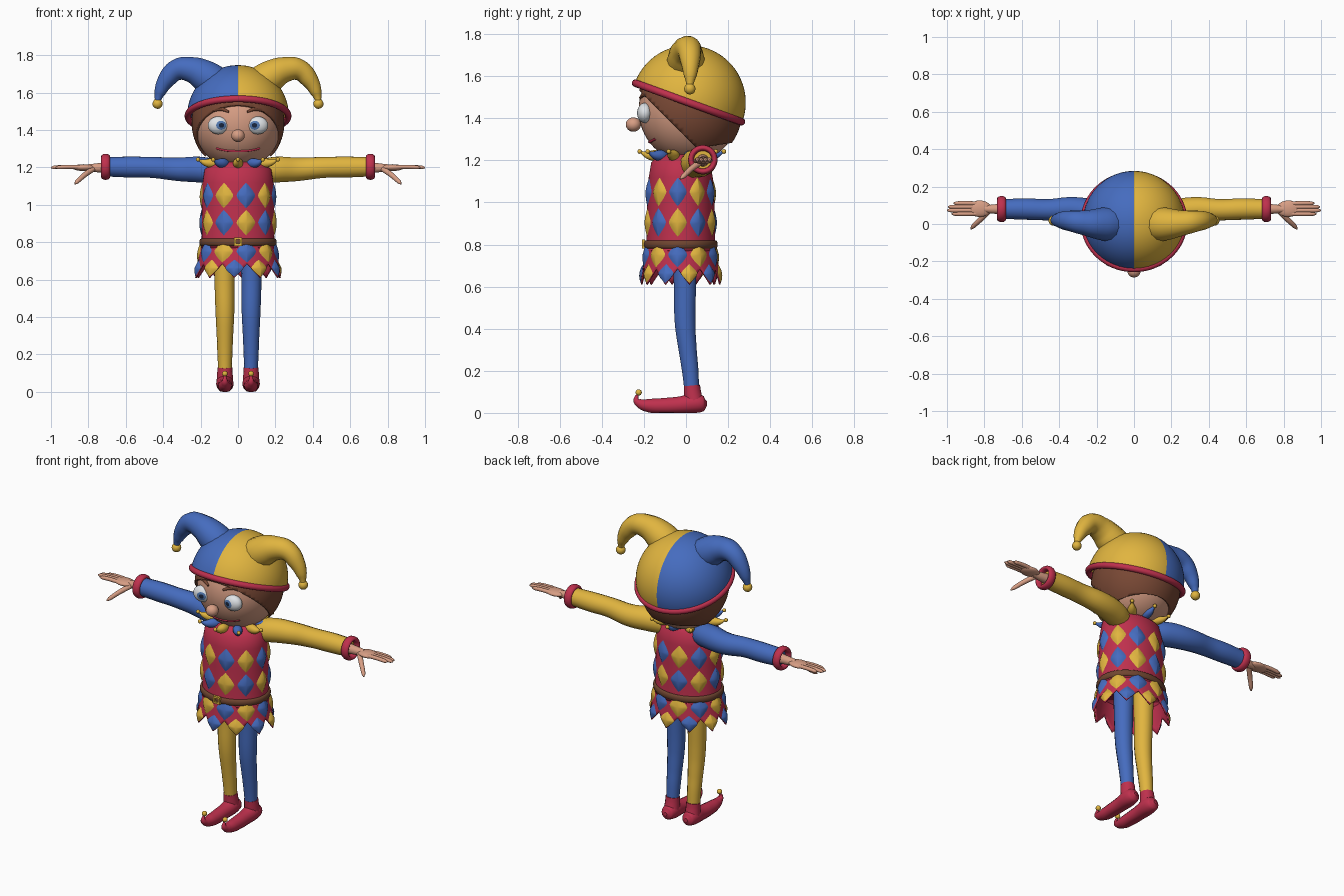
import bpy, bmesh
from math import sin, cos, pi, radians, sqrt, floor
from mathutils import Vector, Matrix

if "Cube" in bpy.data.objects:
    bpy.data.objects.remove(bpy.data.objects["Cube"])


def material(name, *rgb):
    m = bpy.data.materials.new(name)
    m.use_nodes = True
    m.diffuse_color = (*rgb, 1)
    m.node_tree.nodes["Principled BSDF"].inputs["Base Color"].default_value = (*rgb, 1)
    return m


SKIN = material("skin", 0.68, 0.34, 0.23)
BLUE = material("blue cloth", 0.06, 0.15, 0.52)
YELLOW = material("yellow cloth", 0.75, 0.46, 0.05)
RED = material("red cloth", 0.52, 0.03, 0.075)
HAIR = material("brown hair", 0.19, 0.065, 0.035)
LEATHER = material("belt leather", 0.16, 0.06, 0.03)
WHITE = material("eye white", 0.8, 0.83, 0.86)
IRIS = material("iris blue", 0.09, 0.2, 0.45)
PUPIL = material("pupil dark", 0.01, 0.02, 0.05)


def finish(name, bm, *mats, smooth=True):
    bmesh.ops.recalc_face_normals(bm, faces=bm.faces)
    for f in bm.faces:
        f.smooth = smooth
    me = bpy.data.meshes.new(name)
    bm.to_mesh(me)
    bm.free()
    for m in mats:
        me.materials.append(m)
    ob = bpy.data.objects.new(name, me)
    bpy.context.collection.objects.link(ob)
    return ob


def sphere(centre, radii, rot=Matrix(), segs=32, rings=24):
    bm = bmesh.new()
    bmesh.ops.create_uvsphere(bm, u_segments=segs, v_segments=rings, radius=1)
    bm.transform(Matrix.Translation(centre) @ Matrix.Diagonal((*radii, 1)) @ rot)
    return bm


def ball(name, centre, r, mat):
    return finish(name, sphere(centre, (r, r, r), segs=16, rings=10), mat)


def tube(name, pts, mat, squash=None):
    """Smooth tube through (x, y, z, radius) points."""
    cu = bpy.data.curves.new(name, "CURVE")
    cu.dimensions = "3D"
    cu.bevel_depth, cu.bevel_resolution = 1, 5
    cu.resolution_u, cu.use_fill_caps = 6, True
    sp = cu.splines.new("BEZIER")
    sp.radius_interpolation = "CARDINAL"
    sp.bezier_points.add(len(pts) - 1)
    for p, (x, y, z, r) in zip(sp.bezier_points, pts):
        p.co, p.radius = (x, y, z), r
        p.handle_left_type = p.handle_right_type = "AUTO"
    tmp = bpy.data.objects.new(name + "_path", cu)
    bpy.context.collection.objects.link(tmp)
    dg = bpy.context.evaluated_depsgraph_get()
    me = bpy.data.meshes.new_from_object(tmp.evaluated_get(dg))
    bm = bmesh.new()
    bm.from_mesh(me)
    bpy.data.objects.remove(tmp)
    bpy.data.meshes.remove(me)
    if squash:
        squash(bm)
    for f in bm.faces:
        f.material_index = 0
    return finish(name, bm, mat)


def loft(name, rows, mat, closed_rows=False, cap=False, smooth=True):
    """Skin rings of points; rings always close on themselves."""
    bm = bmesh.new()
    vs = [[bm.verts.new(p) for p in row] for row in rows]
    n = len(vs[0])
    for i in range(len(vs) - (0 if closed_rows else 1)):
        a, b = vs[i], vs[(i + 1) % len(vs)]
        for j in range(n):
            bm.faces.new((a[j], a[(j + 1) % n], b[(j + 1) % n], b[j]))
    if cap:
        bm.faces.new(vs[0])
        bm.faces.new(vs[-1])
    return finish(name, bm, mat, smooth=smooth)


# Tunic: elliptical profile as (height, half width, half depth)
PROFILE = [(.60, .237, .192), (.70, .213, .178), (.80, .194, .163), (1.0, .193, .16),
           (1.12, .189, .152), (1.19, .178, .14), (1.225, .13, .105), (1.24, .06, .05)]


def tunic(a, z, out=0.0):
    z = max(PROFILE[0][0], min(z, PROFILE[-1][0]))
    for (z0, x0, y0), (z1, x1, y1) in zip(PROFILE, PROFILE[1:]):
        if z <= z1:
            t = (z - z0) / (z1 - z0)
            return Vector(((x0 + (x1 - x0) * t + out) * cos(a),
                           -.025 + (y0 + (y1 - y0) * t + out) * sin(a), z))


COLS, SEGS, SHIFT = 10, 80, radians(-5)
angles = [SHIFT + 2 * pi * i / SEGS for i in range(SEGS)]
heights = [.77] + [p[0] for p in PROFILE[2:]]
loft("tunic_body", [[tunic(a, z) for a in angles] for z in heights], RED, cap=True)


# Skirt with a pointed hem, points halfway between the diamond columns
def hem(i):
    t = i / SEGS * COLS
    return .61 + .075 * abs(2 * (t - floor(t)) - 1)


rows = [[tunic(a, .8 + (hem(i) - .8) * k / 6) for i, a in enumerate(angles)] for k in range(7)]
skirt = loft("skirt", rows, RED)
skirt.modifiers.new("cloth", "SOLIDIFY").thickness = .008


# Padded diamonds in alternating colours
def diamonds(name, z, half_h, half_w, offset, parity):
    bm = bmesh.new()
    for c in range(COLS):
        a0 = SHIFT + 2 * pi * (c + offset) / COLS
        prev = None
        for k in range(5):
            s = 1 - k / 4
            ring = []
            for j in range(24):
                q = 2 * pi * j / 24
                v = sin(q) * abs(sin(q)) ** .3
                w = (1 - abs(v) ** 1.35) * (1 if cos(q) > 0 else -1)
                ring.append(bm.verts.new(tunic(a0 + half_w * w * s, z + half_h * v * s,
                                               .001 + .013 * (1 - s * s))))
            if prev:
                for j in range(24):
                    f = bm.faces.new((prev[j], prev[(j + 1) % 24], ring[(j + 1) % 24], ring[j]))
                    f.material_index = (c + parity) % 2
            prev = ring
    bmesh.ops.remove_doubles(bm, verts=bm.verts, dist=.0002)
    finish(name, bm, BLUE, YELLOW)


diamonds("upper_diamonds", 1.05, .068, .27, 0, 0)
diamonds("middle_diamonds", .905, .068, .27, 0, 1)
diamonds("skirt_diamonds", .752, .06, .27, 0, 0)
diamonds("hem_diamonds", .662, .045, .22, .5, 1)

# Belt and buckle
belt = [(cos(q), sin(q)) for q in [2 * pi * k / 12 for k in range(12)]]
loft("belt", [[tunic(a, .8, .002 + .011 * c) + Vector((0, 0, .02 * s)) for a in angles]
              for c, s in belt], LEATHER, closed_rows=True)
corners = [(-1, -1), (1, -1), (1, 1), (-1, 1)]
loft("buckle", [[(r * x, y, .803 + r * z) for x, z in corners]
                for r, y in ((.022, -.195), (.022, -.21), (.011, -.21), (.011, -.195))],
     YELLOW, closed_rows=True, smooth=False)

# Collar of radiating padded leaves with little bells
for i in range(10):
    a = 2 * pi * (i + .5) / 10
    d = lambda k, z, r: (.225 * k * cos(a), -.02 + .2 * k * sin(a), z, r)
    mat = (BLUE, YELLOW)[i % 2]
    tube(f"collar_leaf_{i}", [d(.4, 1.215, .02), d(.62, 1.222, .027), d(.82, 1.226, .018),
                              d(.98, 1.24, .005)], mat)
    ball(f"collar_bell_{i}", d(1, 1.242, 0)[:3], .011, YELLOW)

# Head, hair and face
HC, HR = Vector((0, .015, 1.44)), Vector((.235, .24, .25))


def face(x, z, out=0.0):
    k = 1 - (x / HR.x) ** 2 - ((z - HC.z) / HR.z) ** 2
    return (x, HC.y - HR.y * sqrt(k) - out, z)


finish("head", sphere(HC, HR, segs=48, rings=32), SKIN)
tube("neck", [(0, 0, 1.15, .08), (0, 0, 1.28, .08)], SKIN)
bm = sphere(HC, HR * 1.055, segs=64, rings=40)
for co, no in (((0, -.15, 1.46), (0, 1, 1)), ((0, 0, 1.25), (0, -.15, 1))):
    bmesh.ops.bisect_plane(bm, geom=bm.verts[:] + bm.edges[:] + bm.faces[:], plane_co=co,
                           plane_no=no, clear_inner=True)
hair = finish("hair", bm, HAIR)
hair.modifiers.new("thickness", "SOLIDIFY").thickness = .014
finish("nose", sphere((0, -.25, 1.37), (.036, .036, .034)), SKIN)
tube("mouth", [(*face(x, z, -.001), .006) for x, z in
               ((-.115, 1.302), (-.06, 1.29), (0, 1.287), (.06, 1.29), (.115, 1.302))], RED)
for s, side in ((1, "left"), (-1, "right")):
    gaze = Matrix.Rotation(radians(-18 * s), 4, "Z") @ Matrix.Rotation(pi / 2, 4, "X")
    bm = bmesh.new()
    bmesh.ops.create_uvsphere(bm, u_segments=32, v_segments=24, radius=1)
    for f in bm.faces:
        z = f.calc_center_median().z
        f.material_index = 2 if z > cos(radians(15)) else 1 if z > cos(radians(31)) else 0
    bm.transform(Matrix.Translation((.105 * s, -.196, 1.425))
                 @ Matrix.Diagonal((.056, .036, .048, 1)) @ gaze)
    finish(side + "_eye", bm, WHITE, IRIS, PUPIL)
    tube(side + "_eyebrow", [(*face(x * s, z, .004), r) for x, z, r in
                             ((.05, 1.497, .006), (.09, 1.512, .01), (.145, 1.497, .005))], HAIR)

# Two-coloured cap, tilted back, with a rolled rim
tilt = Matrix.Translation((0, .012, 1.475)) @ Matrix.Rotation(radians(-20), 4, "X")
bm = bmesh.new()
bmesh.ops.create_uvsphere(bm, u_segments=64, v_segments=32, radius=.272)
bmesh.ops.delete(bm, geom=[v for v in bm.verts if v.co.z < -.001], context="VERTS")
for f in bm.faces:
    f.material_index = int(f.calc_center_median().x > 0)
bm.transform(tilt)
finish("cap", bm, BLUE, YELLOW)
loft("cap_rim", [[tilt @ Vector(((.268 + .018 * c) * cos(a), (.268 + .018 * c) * sin(a), .018 * s))
                  for a in angles] for c, s in belt], RED, closed_rows=True)


# Shoe soles are pressed flat on the ground
def flatten(bm):
    for v in bm.verts:
        v.co.z = max(v.co.z, 0)


for s, side in ((1, "left"), (-1, "right")):
    arm_mat, leg_mat = (YELLOW, BLUE) if s > 0 else (BLUE, YELLOW)

    def limb(part, pts, mat, squash=None):
        tube(f"{side}_{part}", [(x * s, y, z, r) for x, y, z, r in pts], mat, squash)

    # Cap horn and bell
    limb("horn", [(.09, 0, 1.63, .09), (.17, 0, 1.685, .088), (.25, .005, 1.722, .07),
                  (.325, .015, 1.722, .058), (.385, .02, 1.665, .046), (.418, .02, 1.6, .03),
                  (.43, .018, 1.555, .016)], arm_mat)
    ball(side + "_horn_bell", (.43 * s, .018, 1.54), .027, YELLOW)

    # Sleeve, cuff and hand
    limb("sleeve", [(.1, .02, 1.17, .06), (.19, .05, 1.187, .07), (.32, .08, 1.19, .064),
                    (.46, .076, 1.2, .057), (.58, .08, 1.202, .057), (.7, .08, 1.203, .053)], arm_mat)
    loft(side + "_cuff", [[(s * (.708 + .024 * q), .08 + (.056 + .014 * c) * cos(a),
                            1.203 + (.056 + .014 * c) * sin(a)) for a in angles[::2]]
                          for c, q in belt], RED, closed_rows=True)
    limb("wrist", [(.68, .08, 1.2, .03), (.76, .08, 1.198, .024), (.8, .08, 1.198, .02)], SKIN)
    finish(side + "_palm", sphere((.825 * s, .082, 1.199), (.062, .044, .018)), SKIN)
    for i, tip in enumerate((.975, 1.0, .995, .965)):
        y = .054 + .019 * i
        limb(f"finger_{i}", [(.82, .055 + .018 * i, 1.2, .011), (.9, y, 1.203, .0115),
                             (tip - .015, y, 1.2, .010), (tip, y, 1.199, .004)], SKIN)
    limb("thumb", [(.775, .07, 1.192, .015), (.82, .025, 1.16, .014),
                   (.862, -.015, 1.122, .011), (.872, -.027, 1.112, .004)], SKIN)

    # Leg and curled shoe
    limb("leg", [(.072, -.005, .78, .058), (.072, -.005, .6, .054), (.07, -.004, .42, .05),
                 (.07, .008, .3, .044), (.07, .02, .2, .04), (.07, .028, .1, .036)], leg_mat)
    limb("shoe_ankle", [(.07, .028, .13, .04), (.07, .032, .09, .042), (.07, .04, .045, .045)], RED)
    limb("shoe", [(.07, .1, .045, .01), (.07, .085, .044, .036), (.07, .04, .045, .047),
                  (.07, -.03, .037, .042), (.07, -.1, .033, .039), (.07, -.17, .034, .034),
                  (.07, -.215, .043, .024), (.07, -.236, .06, .015), (.07, -.232, .085, .007)],
         RED, flatten)
    ball(side + "_shoe_bell", (.07 * s, -.225, .097), .015, YELLOW)
